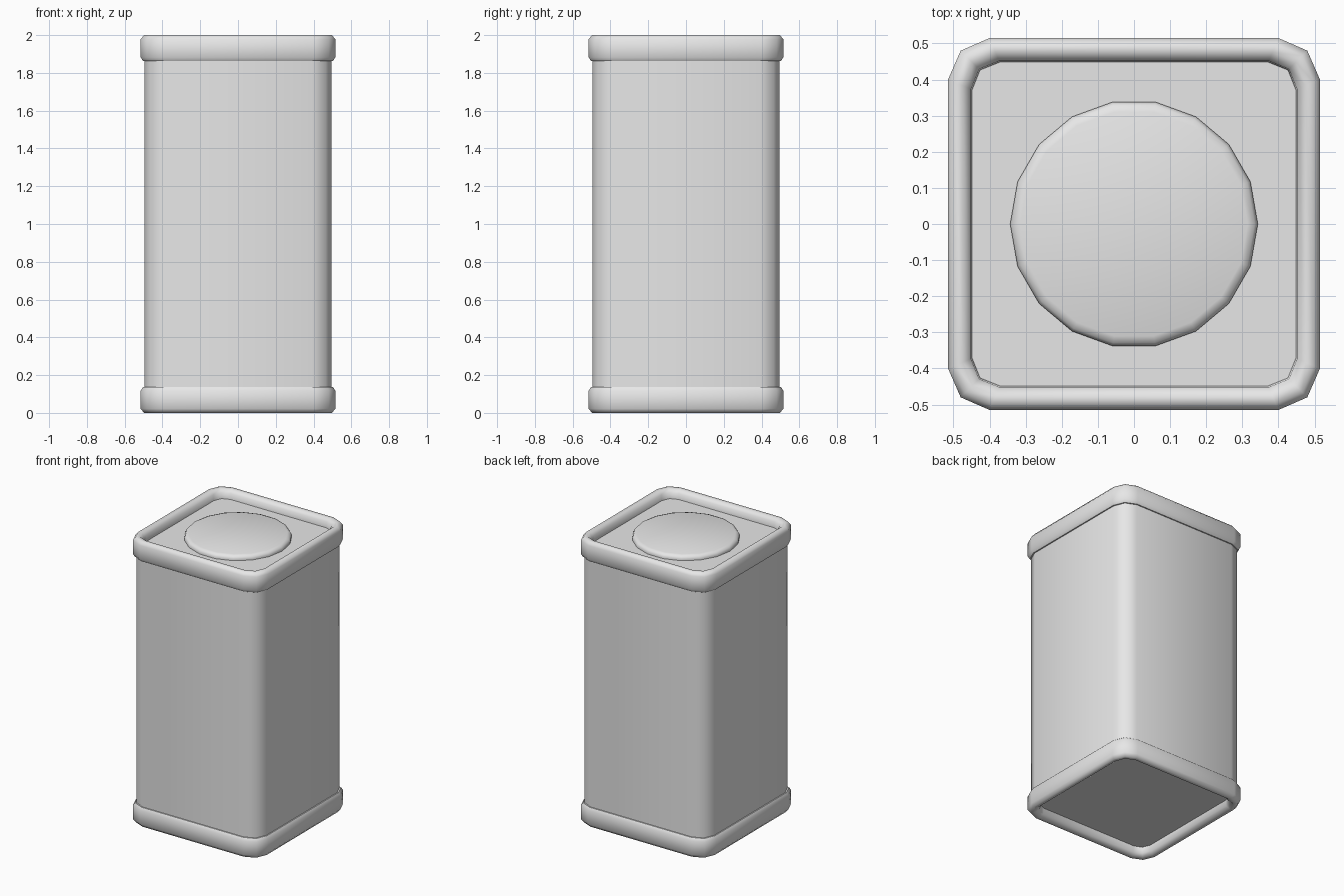
import bpy, bmesh, math

if "Cube" in bpy.data.objects:
    bpy.data.objects.remove(bpy.data.objects["Cube"], do_unlink=True)

metal = bpy.data.materials.new("plain_grey")
metal.use_nodes = True
GREY = (0.8, 0.8, 0.8, 1.0)
metal.diffuse_color = GREY
metal.node_tree.nodes["Principled BSDF"].inputs["Base Color"].default_value = GREY


def rounded_square(half):
    """Square outline with each corner cut into two short edges."""
    inset = 0.515 - half
    c, d = 0.40 - 0.42 * inset, 0.48 - 0.8 * inset
    corner = [(half, c), (d, d), (c, half)]
    points = []
    for _ in range(4):
        points += corner
        corner = [(-y, x) for x, y in corner]
    return points


def circle(radius, sides=18):
    return [(radius * math.cos(math.tau * i / sides),
             radius * math.sin(math.tau * i / sides)) for i in range(sides)]


def loft(name, outline, profile, cap_end=False):
    """Skin a stack of outlines; profile lists (size, height) pairs."""
    bm = bmesh.new()
    rings = [[bm.verts.new((x, y, z)) for x, y in outline(size)]
             for size, z in profile]
    for low, high in zip(rings, rings[1:]):
        for i in range(len(low)):
            j = (i + 1) % len(low)
            bm.faces.new((low[i], low[j], high[j], high[i]))
    if cap_end:
        bm.faces.new(rings[-1])
    mesh = bpy.data.meshes.new(name)
    bm.to_mesh(mesh)
    bm.free()
    mesh.materials.append(metal)
    obj = bpy.data.objects.new(name, mesh)
    bpy.context.collection.objects.link(obj)
    bpy.ops.object.select_all(action='DESELECT')
    obj.select_set(True)
    bpy.context.view_layer.objects.active = obj
    bpy.ops.object.shade_smooth_by_angle(angle=math.radians(55))
    return obj


HEIGHT, RECESS = 2.0, 0.06

# Tall tin wall
loft("body", rounded_square, [(0.495, RECESS), (0.495, HEIGHT - RECESS)])

# Rolled rims, outer edge to inner wall, with height measured from the end
rim = [(0.494, 0.137), (0.503, 0.137), (0.515, 0.118), (0.515, 0.022),
       (0.498, 0.0), (0.475, 0.0), (0.452, 0.02), (0.448, RECESS)]
loft("top_rim", rounded_square, [(s, HEIGHT - z) for s, z in rim])
loft("bottom_rim", rounded_square, rim[::-1])

# Recessed end panels
loft("top_panel", rounded_square, [(0.448, HEIGHT - RECESS)], cap_end=True)
base = loft("bottom_panel", rounded_square, [(0.448, RECESS)], cap_end=True)
base.data.flip_normals()

# Raised round lid
loft("lid", circle, [(0.343, 1.94), (0.343, 1.953), (0.334, 1.967),
                     (0.315, 1.974)], cap_end=True)
